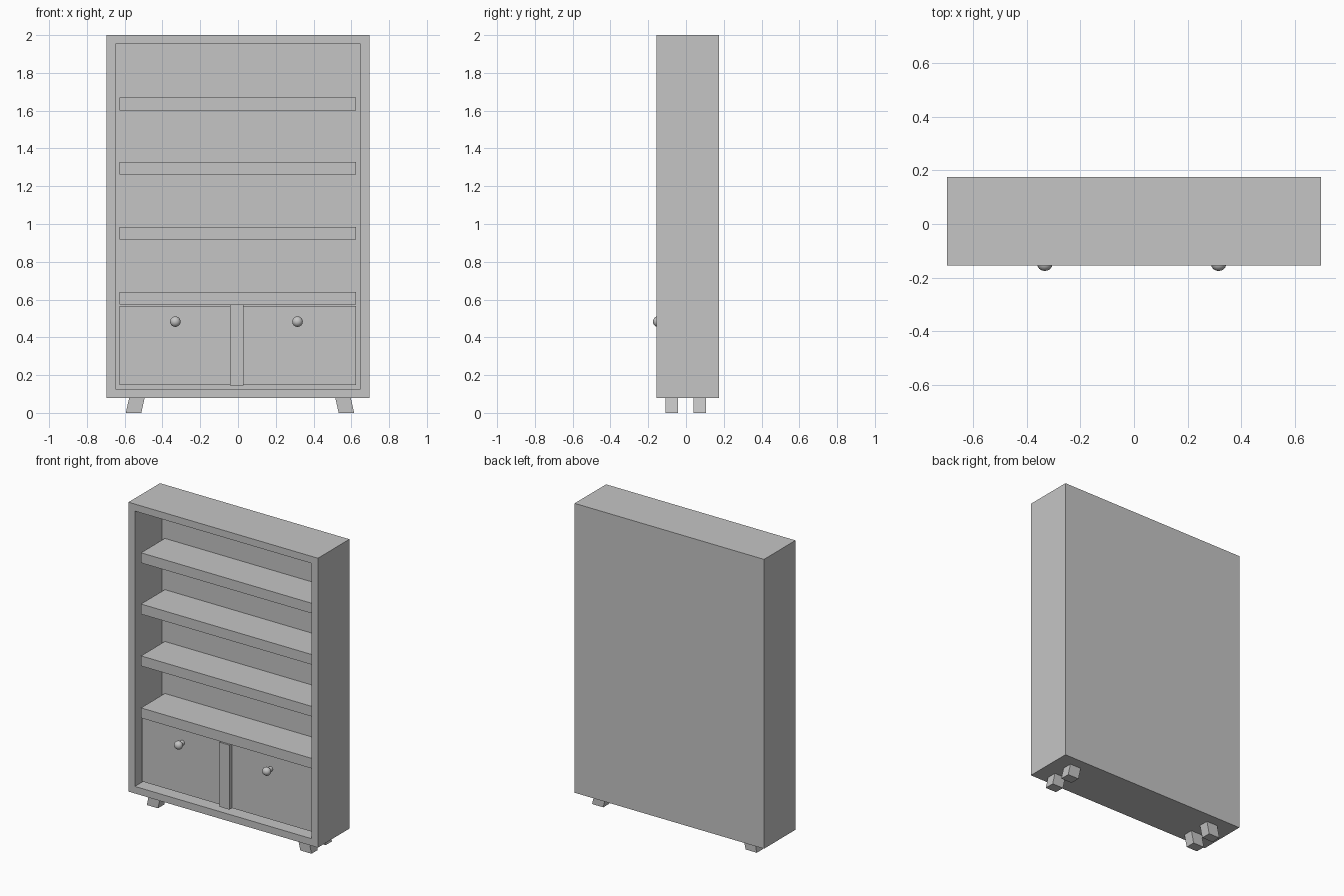
import bpy
import bmesh
import math
from mathutils import Matrix, Vector

cube = bpy.data.objects.get("Cube")
if cube:
    bpy.data.objects.remove(cube, do_unlink=True)

grey = bpy.data.materials.new("plain grey")
grey.use_nodes = True
color = (0.56, 0.56, 0.56, 1)
grey.diffuse_color = color
grey.node_tree.nodes["Principled BSDF"].inputs["Base Color"].default_value = color


def finish(name, bm):
    bmesh.ops.recalc_face_normals(bm, faces=bm.faces)
    mesh = bpy.data.meshes.new(name)
    bm.to_mesh(mesh)
    bm.free()
    mesh.materials.append(grey)
    ob = bpy.data.objects.new(name, mesh)
    bpy.context.collection.objects.link(ob)
    return ob


def add_box(bm, x, y, z):
    """Box between pairs of limits; returns its vertices."""
    size = Vector((x[1] - x[0], y[1] - y[0], z[1] - z[0]))
    mid = Vector((sum(x), sum(y), sum(z))) / 2
    mat = Matrix.Translation(mid) @ Matrix.Diagonal((*size, 1))
    return bmesh.ops.create_cube(bm, size=1, matrix=mat)["verts"]


def box(name, x, y, z):
    bm = bmesh.new()
    add_box(bm, x, y, z)
    return finish(name, bm)


FRONT, REAR, BACK = -0.155, 0.175, 0.13
INNER = (-0.628, 0.625)

# Cabinet shell: front face inset to a frame, then pushed in to the back panel
bm = bmesh.new()
add_box(bm, (-0.695, 0.695), (FRONT, REAR), (0.08, 2))
bm.normal_update()
face = min(bm.faces, key=lambda f: f.calc_center_median().y)
bmesh.ops.inset_individual(bm, faces=[face], thickness=0.066)
hole = bmesh.ops.extrude_face_region(bm, geom=[face])["geom"]
bmesh.ops.delete(bm, geom=[face], context="FACES_ONLY")
for v in hole:
    if isinstance(v, bmesh.types.BMVert):
        v.co.y = BACK
finish("cabinet_shell", bm)

# Shelves
for i, z in enumerate((0.573, 0.918, 1.262, 1.602)):
    box(f"shelf_{i + 1}", INNER, (-0.12, BACK), (z, z + 0.067))

# Lower cupboard: centre post and two doors
box("centre_post", (-0.043, 0.03), (-0.132, BACK), (0.145, 0.573))
box("right_door", (INNER[0], -0.043), (-0.108, -0.08), (0.147, 0.567))
box("left_door", (0.03, INNER[1]), (-0.108, -0.08), (0.147, 0.567))

# Knobs: a rounded ball on a short stem
for name, x in (("right_knob", -0.332), ("left_knob", 0.315)):
    bm = bmesh.new()
    turn = Matrix.Rotation(math.pi / 2, 4, "X")
    bmesh.ops.create_uvsphere(bm, u_segments=16, v_segments=8, radius=0.028,
                              matrix=Matrix.Translation((x, -0.15, 0.483))
                              @ Matrix.Diagonal((1, 0.89, 1, 1)) @ turn)
    bmesh.ops.create_cone(bm, cap_ends=True, segments=16, radius1=0.017,
                          radius2=0.014, depth=0.04,
                          matrix=Matrix.Translation((x, -0.122, 0.483)) @ turn)
    ob = finish(name, bm)
    bpy.ops.object.select_all(action="DESELECT")
    ob.select_set(True)
    bpy.context.view_layer.objects.active = ob
    bpy.ops.object.shade_smooth_by_angle(angle=math.radians(40))

# Four legs splayed outwards
for side, x, lean in (("right", -0.535, -0.018), ("left", 0.556, 0.018)):
    for end, y in (("front", -0.075), ("back", 0.073)):
        bm = bmesh.new()
        verts = add_box(bm, (x - 0.041, x + 0.041), (y - 0.033, y + 0.033), (0, 0.08))
        for v in verts:
            if v.co.z < 0.01:
                v.co.x += lean
        finish(f"{end}_{side}_leg", bm)
